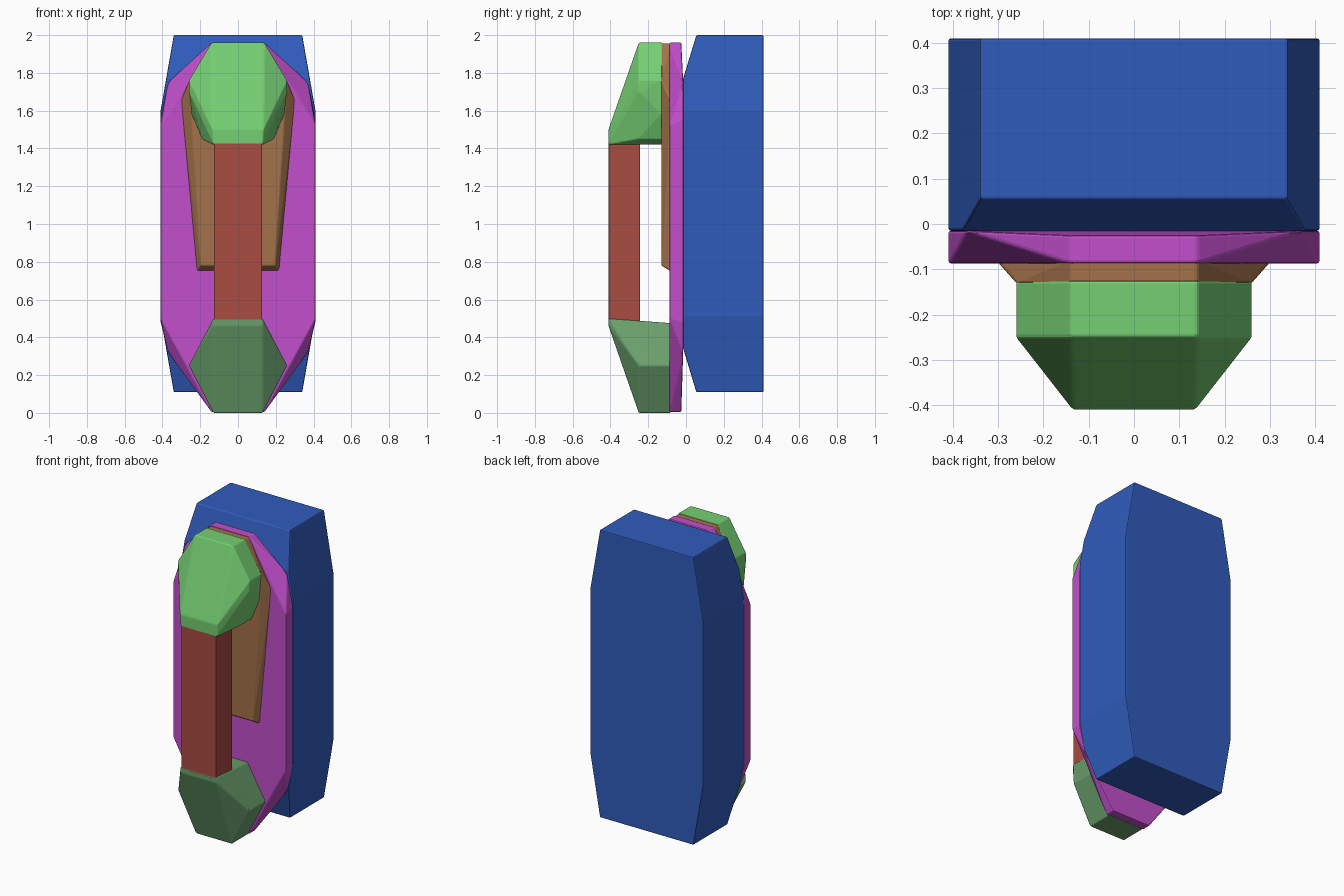
import bpy
import bmesh

old = bpy.data.objects.get("Cube")
if old:
    bpy.data.objects.remove(old, do_unlink=True)


def material(name, r, g, b):
    """Flat material from 8-bit display values, converted to linear."""
    col = [(c / 255 / 12.92) if c < 11 else ((c / 255 + 0.055) / 1.055) ** 2.4
           for c in (r, g, b)] + [1.0]
    m = bpy.data.materials.new(name)
    m.use_nodes = True
    m.diffuse_color = col
    m.node_tree.nodes["Principled BSDF"].inputs["Base Color"].default_value = col
    return m


def ring(y, outline):
    """Right-hand half of an x-z outline placed at depth y."""
    return [(x, y, z) for x, z in outline]


def solid(name, half, mat, bevel=0.006):
    """Symmetric faceted solid: hull of the half points and their mirror."""
    bm = bmesh.new()
    for x, y, z in half:
        bm.verts.new((x, y, z))
        bm.verts.new((-x, y, z))
    bmesh.ops.convex_hull(bm, input=bm.verts)
    loose = [v for v in bm.verts if not v.link_faces]
    bmesh.ops.delete(bm, geom=loose, context='VERTS')
    bmesh.ops.dissolve_limit(bm, angle_limit=0.03, verts=bm.verts, edges=bm.edges)
    bmesh.ops.recalc_face_normals(bm, faces=bm.faces)
    me = bpy.data.meshes.new(name)
    bm.to_mesh(me)
    bm.free()
    me.materials.append(mat)
    ob = bpy.data.objects.new(name, me)
    bpy.context.collection.objects.link(ob)
    mod = ob.modifiers.new("soft_edges", 'BEVEL')
    mod.width = bevel
    mod.segments = 2
    mod.limit_method = 'ANGLE'
    mod.angle_limit = 0.3
    return ob


blue = material("blue", 48, 92, 188)
magenta = material("magenta", 194, 79, 204)
brown = material("brown", 163, 114, 74)
red = material("brick_red", 168, 76, 66)
light_green = material("light_green", 117, 207, 114)
dull_green = material("dull_green", 106, 160, 108)

# Rear body: tapered ends, front edge sloped at top and bottom
full = [(0.34, 2.0), (0.41, 1.6), (0.41, 0.51), (0.34, 0.11)]
face = [(0.38, 1.77), (0.41, 1.6), (0.41, 0.51), (0.38, 0.34)]
solid("rear_body", ring(0.41, full) + ring(0.055, full) + ring(-0.015, face), blue)

# Mounting plate with faceted corners
plate_back = [(0.37, 1.75), (0.41, 1.55), (0.41, 0.48), (0.37, 0.32)]
plate_ends = [(0.14, 1.96), (0.14, 0.005)]
plate_front = [(0.14, 1.96), (0.41, 1.52), (0.41, 0.5), (0.14, 0.005)]
solid("mounting_plate", ring(-0.015, plate_back) + ring(-0.025, plate_ends)
      + ring(-0.087, plate_front), magenta)

# Tapered backing panel behind the handle
solid("backing_panel",
      ring(-0.08, [(0.14, 1.955), (0.305, 1.65), (0.22, 0.75)])
      + ring(-0.131, [(0.14, 1.955), (0.26, 1.76), (0.195, 0.78)]), brown)

# Upper handle mount
solid("upper_mount",
      ring(-0.125, [(0.14, 1.96), (0.26, 1.76), (0.245, 1.58), (0.19, 1.45), (0.13, 1.42)])
      + ring(-0.25, [(0.14, 1.96), (0.26, 1.76), (0.26, 1.7), (0.19, 1.45)])
      + ring(-0.41, [(0.135, 1.5), (0.13, 1.42)]), light_green)

# Lower handle mount
solid("lower_mount",
      ring(-0.08, [(0.13, 0.475), (0.26, 0.25), (0.13, 0.0)])
      + ring(-0.25, [(0.26, 0.25), (0.13, 0.0)])
      + ring(-0.41, [(0.13, 0.5), (0.13, 0.46)]), dull_green)

# Grip bar between the mounts
grip = [(0.127, 1.43), (0.127, 0.48)]
solid("grip_bar", ring(-0.41, grip) + ring(-0.243, grip), red, 0.004)
